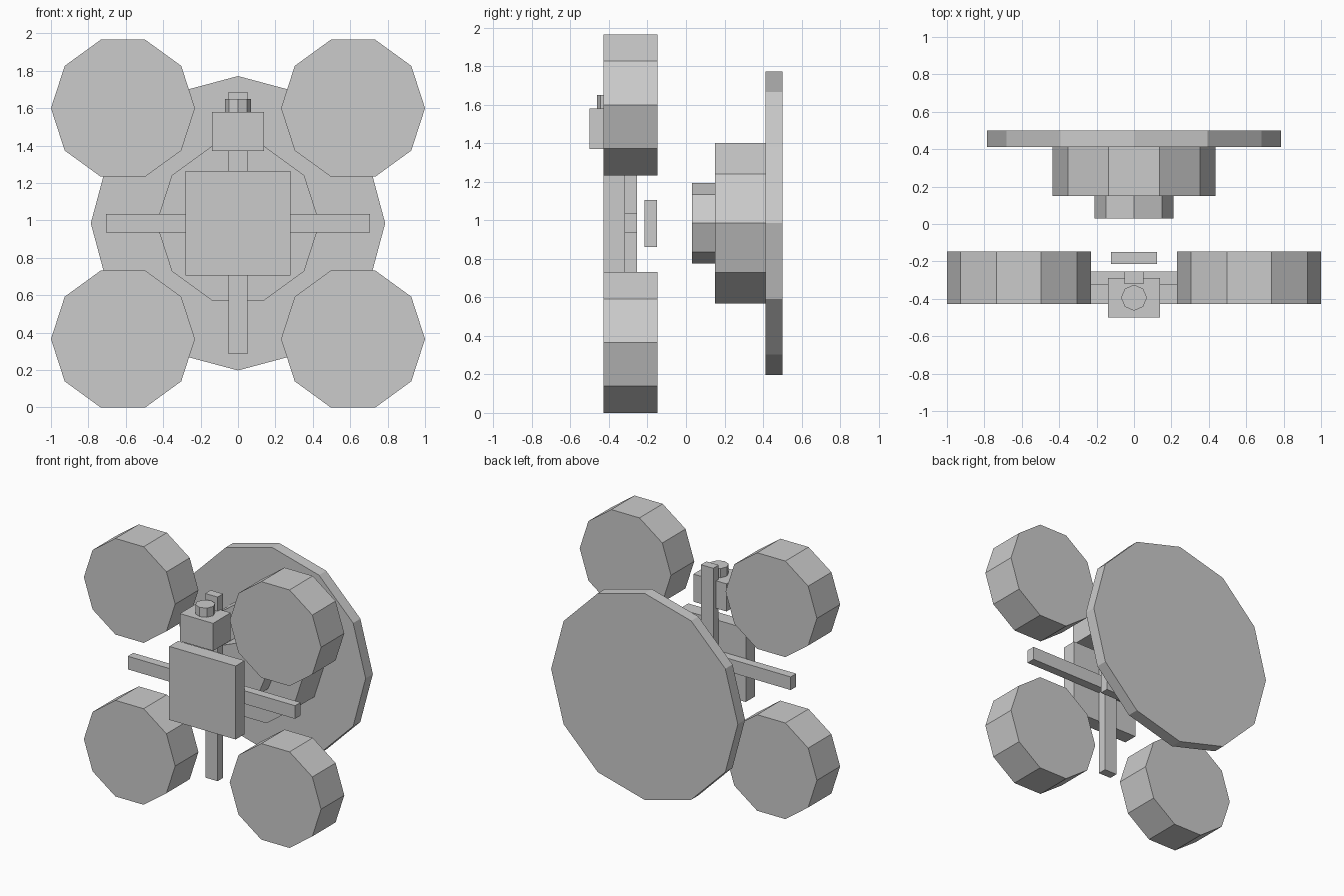
import bpy
from math import pi

if "Cube" in bpy.data.objects:
    bpy.data.objects.remove(bpy.data.objects["Cube"])

ZC = 0.985  # height of the central axis


def box(name, x, y, z):
    """Box from (min, max) ranges."""
    bpy.ops.mesh.primitive_cube_add(
        size=1, location=[(r[0] + r[1]) / 2 for r in (x, y, z)])
    ob = bpy.context.object
    ob.name = name
    ob.scale = [r[1] - r[0] for r in (x, y, z)]
    bpy.ops.object.transform_apply(location=False, rotation=False, scale=True)
    return ob


def disc(name, sides, radius, x, z, y0, y1):
    """Flat-sided disc along y, with a corner pointing to +x."""
    bpy.ops.mesh.primitive_cylinder_add(vertices=sides, radius=radius, depth=y1 - y0)
    ob = bpy.context.object
    ob.name = name
    # turn a corner from +y to +x, then tip the axis onto y
    ob.rotation_euler = (pi / 2, 0, -pi / 2)
    ob.rotation_mode = 'XYZ'
    ob.rotation_euler = (0, 0, -pi / 2)
    bpy.ops.object.transform_apply(location=False, rotation=True, scale=False)
    ob.rotation_euler = (pi / 2, 0, 0)
    bpy.ops.object.transform_apply(location=False, rotation=True, scale=False)
    ob.location = (x, (y0 + y1) / 2, z)
    return ob


# four corner pods
for side, sx in (("left", -1), ("right", 1)):
    for level, z in (("lower", 0.366), ("upper", 1.60)):
        disc(f"{level}_{side}_pod", 10, 0.385, sx * 0.615, z, -0.428, -0.148)

# stepped dish at the back
disc("back_dish", 12, 0.787, 0, ZC, 0.413, 0.5)
disc("middle_drum", 10, 0.437, 0, ZC, 0.15, 0.413)
disc("front_hub", 8, 0.21, 0, ZC, 0.03, 0.15)

# cross frame
box("cross_bar", (-0.705, 0.705), (-0.32, -0.254), (0.935, 1.035))
box("cross_post", (-0.052, 0.052), (-0.32, -0.254), (0.285, 1.688))

# plates in front of and behind the cross
box("front_plate", (-0.28, 0.28), (-0.428, -0.32), (0.705, 1.265))
box("inner_plate", (-0.122, 0.122), (-0.215, -0.15), (0.862, 1.106))

# top box with knob
box("top_box", (-0.14, 0.14), (-0.5, -0.288), (1.37, 1.58))
bpy.ops.mesh.primitive_cylinder_add(
    vertices=8, radius=0.069, depth=0.07, location=(0, -0.394, 1.615))
bpy.context.object.name = "top_knob"
